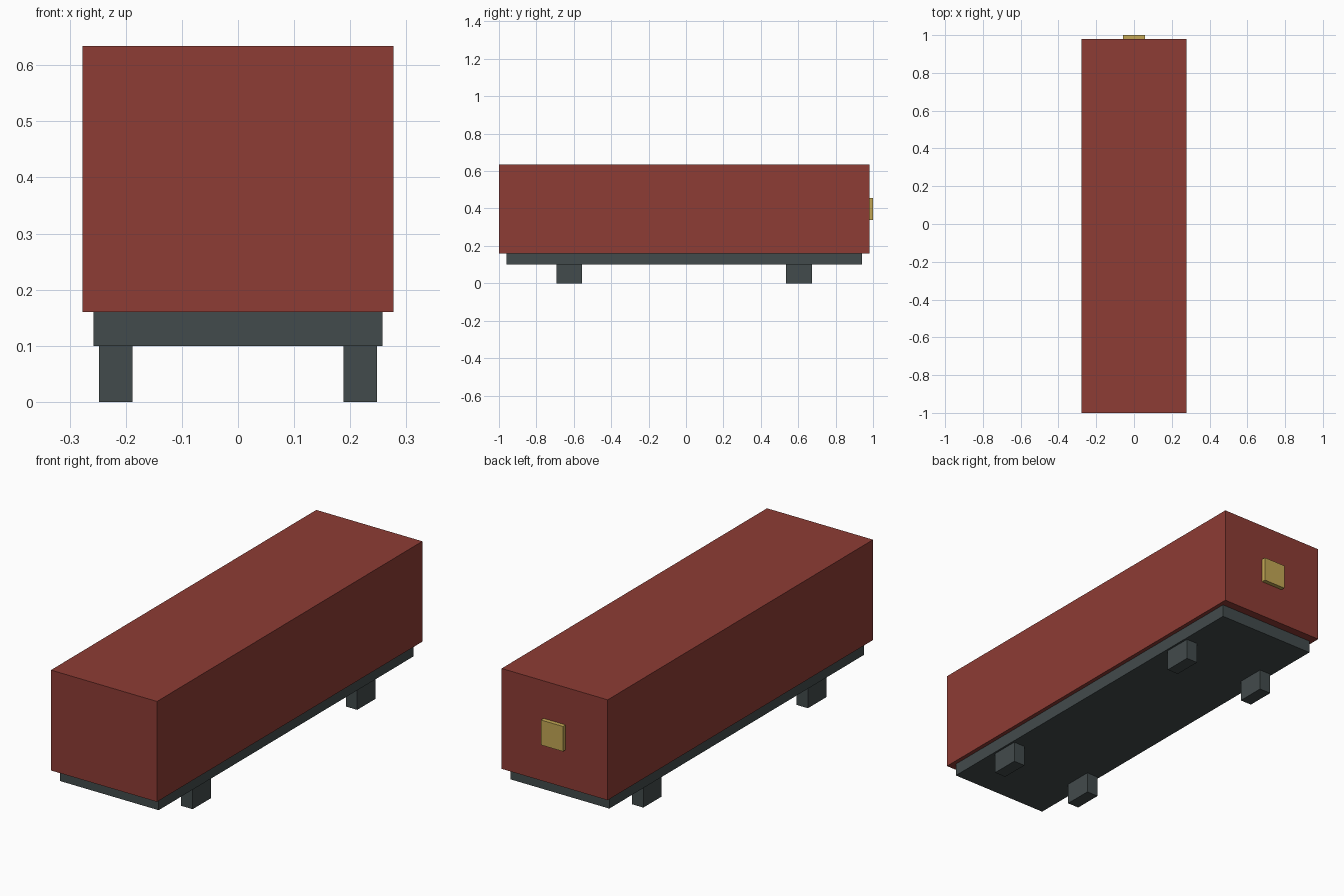
import bpy

if "Cube" in bpy.data.objects:
    bpy.data.objects.remove(bpy.data.objects["Cube"])


def material(name, color):
    mat = bpy.data.materials.new(name)
    mat.diffuse_color = (*color, 1)
    mat.use_nodes = True
    mat.node_tree.nodes["Principled BSDF"].inputs["Base Color"].default_value = mat.diffuse_color
    return mat


def box(name, center, size, mat):
    bpy.ops.mesh.primitive_cube_add(size=1, location=center)
    obj = bpy.context.object
    obj.name = name
    obj.scale = size
    bpy.ops.object.transform_apply(location=False, rotation=False, scale=True)
    obj.data.materials.append(mat)
    return obj


red = material("red_paint", (0.27, 0.045, 0.035))
dark = material("dark_metal", (0.055, 0.07, 0.072))
brass = material("brass", (0.55, 0.39, 0.09))

MID_Y = -0.01  # the body sits slightly forward to make room for the rear plate

# Main body and the inset base slab under it
box("body", (0, MID_Y, 0.397), (0.554, 1.98, 0.474), red)
box("base", (0, MID_Y, 0.13), (0.515, 1.90, 0.06), dark)

# Four feet
for x_side, x_name in ((-1, "left"), (1, "right")):
    for y_side, y_name in ((-1, "front"), (1, "back")):
        box(f"{y_name}_{x_name}_foot",
            (x_side * 0.218, MID_Y + y_side * 0.614, 0.05),
            (0.06, 0.137, 0.10), dark)

# Plate on the rear face
box("rear_plate", (0, 0.99, 0.398), (0.115, 0.02, 0.118), brass)
